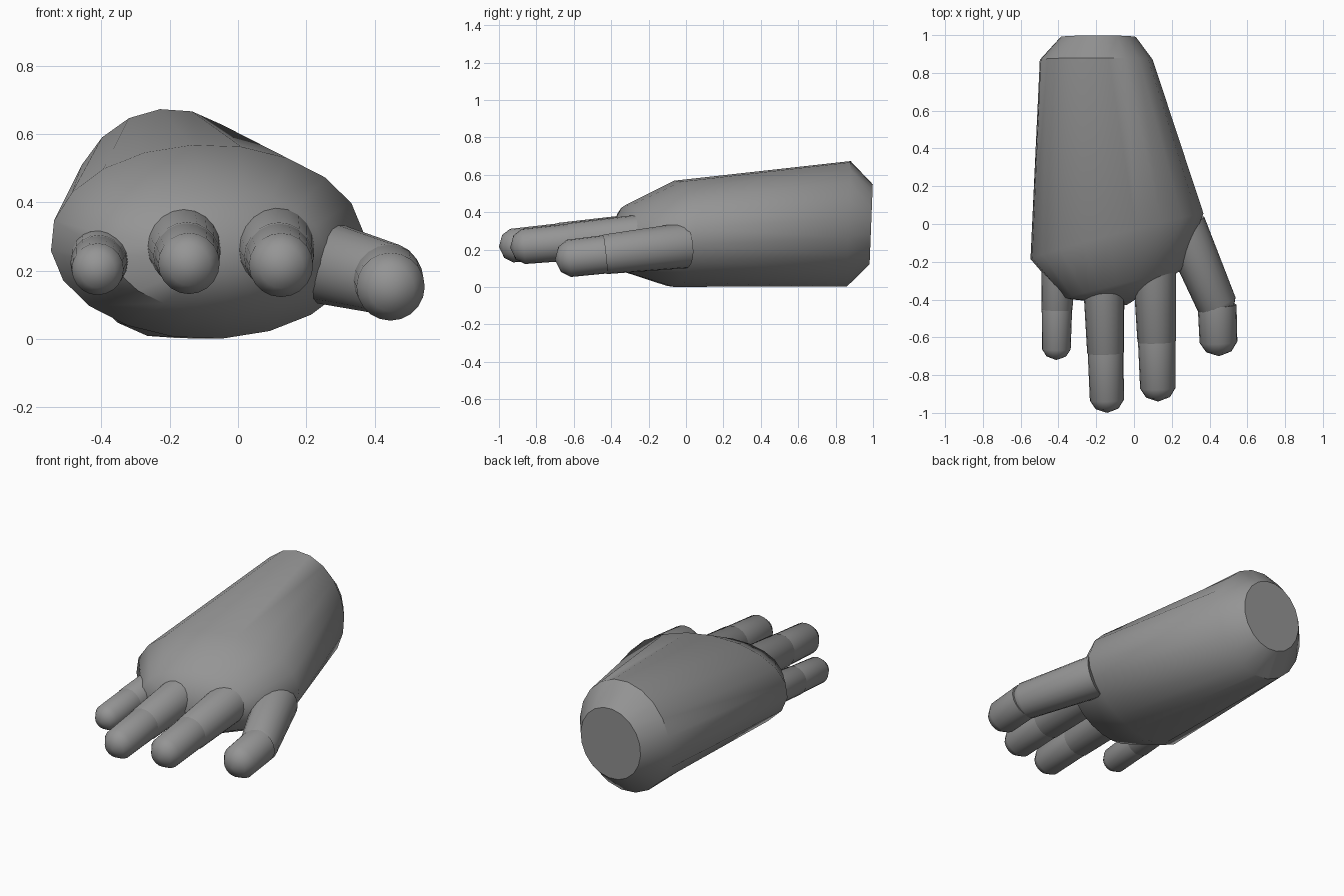
import bpy, bmesh, math
from mathutils import Vector

if "Cube" in bpy.data.objects:
    bpy.data.objects.remove(bpy.data.objects["Cube"], do_unlink=True)

SIDES = 20
grey = bpy.data.materials.new("matte grey")
grey.use_nodes = True
grey.diffuse_color = (0.3, 0.3, 0.3, 1)
grey.node_tree.nodes["Principled BSDF"].inputs["Base Color"].default_value = grey.diffuse_color


def loft(name, rings, tip, sharp):
    """Skin closed rings of points; flat cap on the first, fan to the tip on the last."""
    bm = bmesh.new()
    loops = [[bm.verts.new(p) for p in ring] for ring in rings]
    apex = bm.verts.new(tip)
    bm.faces.new(loops[0])
    for i in range(SIDES):
        j = (i + 1) % SIDES
        for a, b in zip(loops, loops[1:]):
            bm.faces.new((a[i], a[j], b[j], b[i]))
        bm.faces.new((loops[-1][i], loops[-1][j], apex))
    bmesh.ops.recalc_face_normals(bm, faces=bm.faces)
    mesh = bpy.data.meshes.new(name)
    bm.to_mesh(mesh)
    bm.free()
    mesh.materials.append(grey)
    obj = bpy.data.objects.new(name, mesh)
    bpy.context.collection.objects.link(obj)
    bpy.ops.object.select_all(action="DESELECT")
    obj.select_set(True)
    bpy.context.view_layer.objects.active = obj
    bpy.ops.object.shade_smooth_by_angle(angle=math.radians(sharp))


def palm_ring(x, y, z, rx, rz, skew=0, lean=0):
    """Upright ellipse whose y shifts with x (skew) and with z (lean)."""
    ring = []
    for i in range(SIDES):
        a = math.tau * (i + 0.3) / SIDES
        dx, dz = rx * math.cos(a), rz * math.sin(a)
        ring.append((x + dx, y + skew * dx + lean * dz, z + dz))
    return ring


def segment(name, start, end, r0, r1):
    """Tapered tube from start to a rounded tip whose apex lies at end."""
    start, end = Vector(start), Vector(end)
    axis = (end - start).normalized()
    u = axis.cross(Vector((0, 0, 1))).normalized()
    v = u.cross(axis)
    shoulder = end - axis * r1 * 0.75
    stations = [(start, r0), (shoulder, r1), (shoulder + axis * r1 * 0.5, r1 * 0.68)]
    rings = [[c + r * (u * math.cos(math.tau * i / SIDES) + v * math.sin(math.tau * i / SIDES))
              for i in range(SIDES)] for c, r in stations]
    loft(name, rings, end, 60)


# Forearm and palm: cut wrist, bevel, wide knuckles, blunt front
loft("palm", [
    palm_ring(-0.19, 0.99, 0.335, 0.20, 0.215, lean=0.04),
    palm_ring(-0.20, 0.87, 0.338, 0.30, 0.337, lean=0.03),
    palm_ring(-0.09, -0.065, 0.285, 0.46, 0.285, skew=0.26, lean=0.05),
    palm_ring(-0.06, -0.32, 0.26, 0.31, 0.18, skew=0.24, lean=0.03),
], (-0.04, -0.43, 0.25), 42)

# Fingers: base, joint and tip positions with their radii
fingers = {
    "little_finger": ((-0.40, -0.12, 0.25), (-0.408, -0.45, 0.222), (-0.412, -0.72, 0.20), 0.088, 0.083, 0.076),
    "middle_finger": ((-0.165, -0.15, 0.29), (-0.15, -0.68, 0.245), (-0.142, -1.0, 0.215), 0.114, 0.098, 0.09),
    "index_finger": ((0.105, -0.12, 0.285), (0.12, -0.62, 0.24), (0.128, -0.94, 0.21), 0.118, 0.102, 0.094),
    "thumb": ((0.26, -0.01, 0.222), (0.44, -0.43, 0.175), (0.45, -0.70, 0.145), 0.122, 0.106, 0.10),
}
for name, (base, joint, tip, r0, r1, r2) in fingers.items():
    base, joint, tip = Vector(base), Vector(joint), Vector(tip)
    reach = (joint - base).normalized() * r1 * 0.75
    segment(name + "_base", base, joint + reach, r0, r1)
    segment(name + "_tip", joint, tip, r1 * 0.97, r2)
